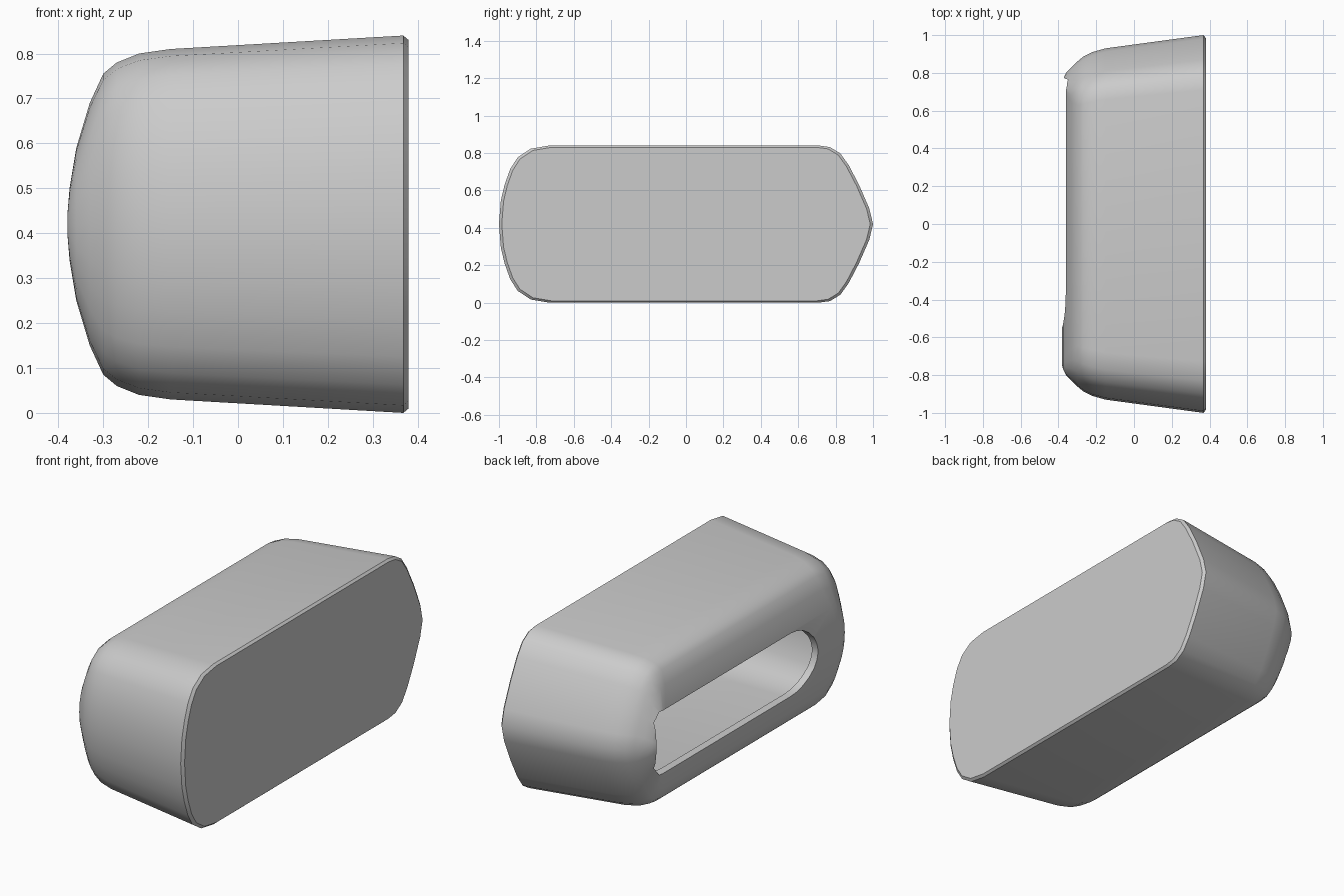
import bpy
import bmesh
import math

if "Cube" in bpy.data.objects:
    bpy.data.objects.remove(bpy.data.objects["Cube"], do_unlink=True)

HALF_H = 0.42
WALL = 0.035

# End-cap curves: (height fraction, how far the end pulls back)
BACK_END = [(0, 0), (0.2, 0.02), (0.5, 0.075), (0.75, 0.13), (0.9, 0.175), (0.98, 0.23), (1, 0.29)]
FRONT_END = [(0, 0), (0.3, 0.01), (0.5, 0.03), (0.7, 0.06), (0.85, 0.1), (0.96, 0.17), (1, 0.27)]

# Body sections from flat base to crown: (x, half length, half height)
SECTIONS = [(0.38, 0.985, 0.41), (0.368, 1.0, 0.42), (-0.15, 0.93, 0.39), (-0.22, 0.91, 0.38),
            (-0.27, 0.885, 0.36), (-0.3, 0.86, 0.335), (-0.33, 0.83, 0.27),
            (-0.36, 0.8, 0.17), (-0.375, 0.77, 0.08), (-0.38, 0.75, 0.02)]


def outline(half_y, half_z):
    """Rounded oblong loop in the YZ plane."""
    k = half_z / HALF_H
    back = [(half_y - d * k, t * half_z) for t, d in BACK_END]
    front = [(-half_y + d * k, t * half_z) for t, d in FRONT_END]
    upper = back + front[::-1]
    lower = [(y, -z) for y, z in upper[-2:0:-1]]
    return upper + lower


def loft(name, rings):
    """Skin a list of (x, loop) sections and cap both ends."""
    bm = bmesh.new()
    loops = [[bm.verts.new((x, y, z + HALF_H)) for y, z in loop] for x, loop in rings]
    for a, b in zip(loops, loops[1:]):
        for i in range(len(a)):
            j = (i + 1) % len(a)
            bm.faces.new((a[i], a[j], b[j], b[i]))
    bm.faces.new(loops[0])
    bm.faces.new(loops[-1])
    bmesh.ops.recalc_face_normals(bm, faces=bm.faces)
    mesh = bpy.data.meshes.new(name)
    bm.to_mesh(mesh)
    bm.free()
    obj = bpy.data.objects.new(name, mesh)
    bpy.context.collection.objects.link(obj)
    return obj


def subtract(target, cutter):
    cutter.hide_render = True
    bpy.context.view_layer.objects.active = target
    mod = target.modifiers.new("cut", 'BOOLEAN')
    mod.operation = 'DIFFERENCE'
    mod.solver = 'EXACT'
    mod.object = cutter
    bpy.ops.object.modifier_apply(modifier=mod.name)
    bpy.data.objects.remove(cutter, do_unlink=True)


# Outer shell
shell = loft("shell", [(x, outline(y, z)) for x, y, z in SECTIONS])

# Hollow interior, one wall thickness inside
inner = [(0.38 - WALL, 1 - WALL, HALF_H - WALL)]
inner += [(x + WALL, y - WALL, z - WALL * min(1, z / 0.3)) for x, y, z in SECTIONS[2:]]
subtract(shell, loft("cavity_cutter", [(x, outline(y, z)) for x, y, z in inner]))

# Slot through the crown: nearly square at one end, rounded at the other
SLOT_H = 0.165
arc = [math.pi * (0.5 + i / 12) for i in range(13)]
slot = [(-0.35 + 0.2 * math.cos(a), SLOT_H * math.sin(a)) for a in arc]
slot += [(0.73, -SLOT_H), (0.765, -0.12), (0.775, 0), (0.765, 0.12), (0.73, SLOT_H)]
subtract(shell, loft("slot_cutter", [(-0.5, slot), (-0.26, slot)]))

# Smooth body with crisp rim and base edges
bpy.ops.object.select_all(action='DESELECT')
shell.select_set(True)
bpy.context.view_layer.objects.active = shell
bpy.ops.object.shade_smooth_by_angle(angle=math.radians(30))
